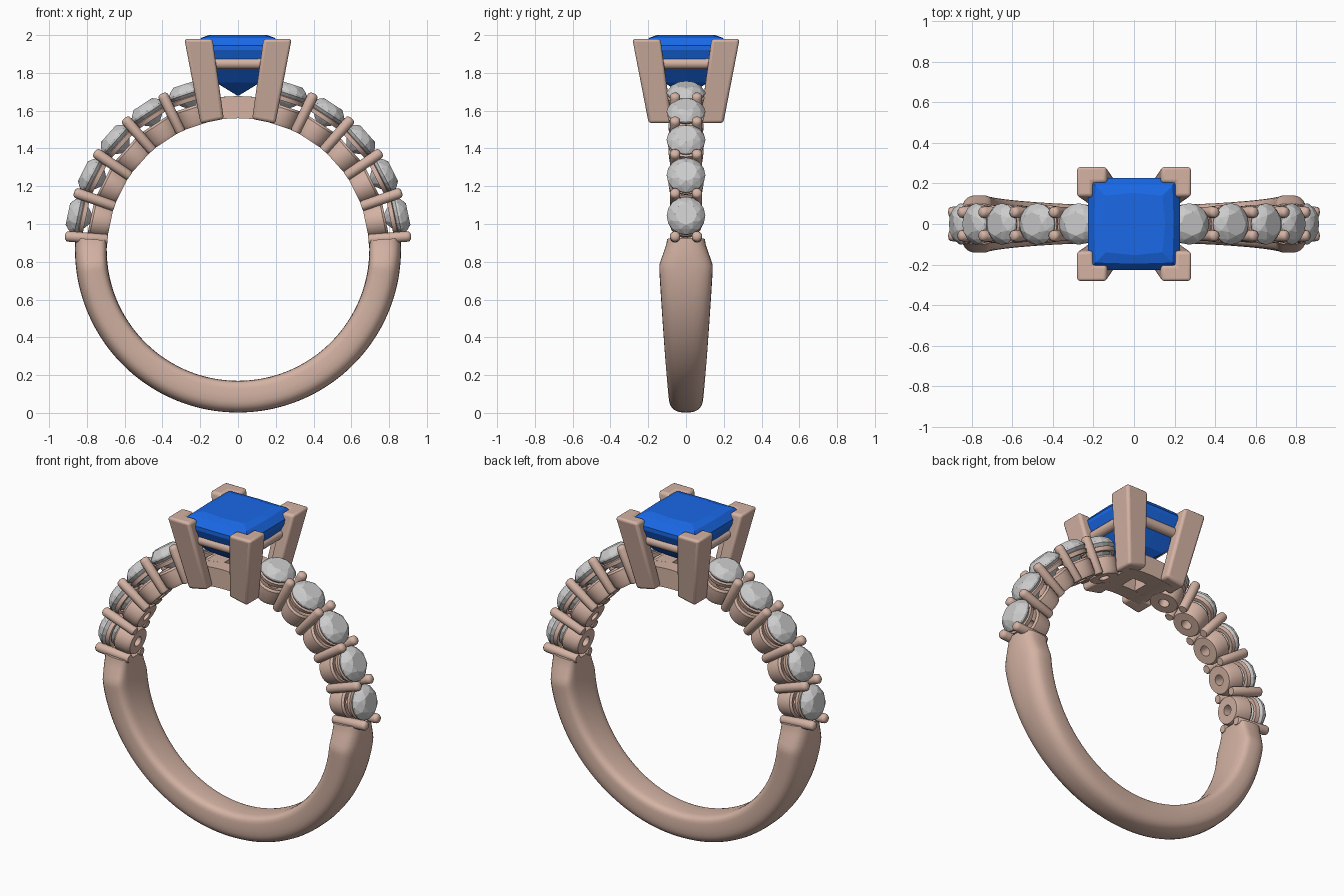
import bpy, bmesh
from math import sin, cos, pi, radians, sqrt
from mathutils import Matrix, Vector

if "Cube" in bpy.data.objects:
    bpy.data.objects.remove(bpy.data.objects["Cube"])

CZ, R_IN, R_OUT = 0.865, 0.695, 0.863


def material(name, color):
    m = bpy.data.materials.new(name)
    m.diffuse_color = color
    m.use_nodes = True
    m.node_tree.nodes["Principled BSDF"].inputs["Base Color"].default_value = m.diffuse_color
    return m


ROSE = material("rose_metal", (0.66, 0.45, 0.37, 1))
BLUE = material("blue_gem", (0.01, 0.14, 0.80, 1))


def make(name, verts, faces, mat=None, smooth=None):
    me = bpy.data.meshes.new(name)
    me.from_pydata([tuple(v) for v in verts], [], faces)
    bm = bmesh.new()
    bm.from_mesh(me)
    bmesh.ops.recalc_face_normals(bm, faces=bm.faces)
    bm.to_mesh(me)
    bm.free()
    ob = bpy.data.objects.new(name, me)
    bpy.context.collection.objects.link(ob)
    if mat:
        me.materials.append(mat)
    if smooth:
        bpy.ops.object.select_all(action='DESELECT')
        ob.select_set(True)
        bpy.context.view_layer.objects.active = ob
        bpy.ops.object.shade_smooth_by_angle(angle=radians(smooth))
    return ob


def loft(rings, caps=True, closed=False):
    """Join equal-length point loops into a tube."""
    n, m = len(rings[0]), len(rings)
    verts = [p for r in rings for p in r]
    faces = []
    for i in range(m if closed else m - 1):
        a, b = i * n, (i + 1) % m * n
        faces += [(a + j, a + (j + 1) % n, b + (j + 1) % n, b + j) for j in range(n)]
    if caps and not closed:
        faces += [tuple(range(n)), tuple(range((m - 1) * n, m * n))]
    return verts, faces


def lathe(profile, n, closed=False):
    return loft([[(r * cos(2 * pi * i / n), r * sin(2 * pi * i / n), h)
                  for i in range(n)] for r, h in profile], closed=closed)


def radial(deg):
    """Local z points outward from the finger centre at the given angle."""
    return Matrix.Translation((0, 0, CZ)) @ Matrix.Rotation(radians(90 - deg), 4, 'Y')


def polar(r, deg, y):
    return (r * cos(radians(deg)), y, CZ + r * sin(radians(deg)))


# Plain lower shank: rounded section, widest at the shoulders
def half_width(deg):
    z = sin(radians(deg))
    if z > -0.11:
        t = min(1, (z + 0.11) / 0.16)
        return 0.143 - 0.043 * t
    t = (z + 1) / 0.89
    return 0.09 + 0.053 * t ** 0.8


def section(deg):
    w, pts = half_width(deg), []
    mid, half = (R_IN + R_OUT) / 2, (R_OUT - R_IN) / 2
    for k in range(28):
        a = 2 * pi * k / 28
        c, s = cos(a), sin(a)
        e = 0.75 if s > 0 else 0.45
        y = w * abs(c) ** e * (1 if c > 0 else -1)
        r = mid + half * abs(s) ** e * (1 if s > 0 else -1)
        pts.append(polar(r, deg, y))
    return pts


angles = [4 - 188 * i / 94 for i in range(95)]
make("shank", *loft([section(a) for a in angles]), ROSE, 40)

# Shoulder settings: cup, collar, round stone
CUP = [(0.03, 0.69), (0.078, 0.69), (0.088, 0.71), (0.094, 0.785), (0.085, 0.797), (0.03, 0.77)]
COLLAR = [(0.072, 0.822), (0.092, 0.822), (0.098, 0.845), (0.085, 0.85)]


def round_stone(name, mat4):
    bm = bmesh.new()
    ring = lambda r, h, n, o=0: [bm.verts.new((r * cos(2 * pi * (i + o) / n),
                                 r * sin(2 * pi * (i + o) / n), h)) for i in range(n)]
    ring(0.058, 0.920, 8)
    ring(0.083, 0.904, 8, 0.5)
    ring(0.102, 0.877, 16)
    ring(0.102, 0.866, 16)
    ring(0.055, 0.815, 8, 0.5)
    bm.verts.new((0, 0, 0.775))
    bmesh.ops.convex_hull(bm, input=bm.verts[:])
    bmesh.ops.dissolve_limit(bm, angle_limit=radians(1), verts=bm.verts[:], edges=bm.edges[:])
    me = bpy.data.meshes.new(name)
    bm.to_mesh(me)
    bm.free()
    ob = bpy.data.objects.new(name, me)
    bpy.context.collection.objects.link(ob)
    ob.matrix_world = mat4


PRONG = [(0.022, 0.692), (0.027, 0.70), (0.028, 0.895), (0.026, 0.908), (0.018, 0.916), (0.006, 0.919)]
for side in ("right", "left"):
    turn = (lambda d: d) if side == "right" else (lambda d: 180 - d)
    for i in range(5):
        m = radial(turn(11.8 + 15 * i))
        make(f"{side}_cup_{i}", *lathe(CUP, 24, True), ROSE, 40).matrix_world = m
        make(f"{side}_collar_{i}", *lathe(COLLAR, 24, True), ROSE, 40).matrix_world = m
        round_stone(f"{side}_stone_{i}", m)
    # Paired bead prongs between the stones
    for i in range(5):
        for s in (-1, 1):
            ob = make(f"{side}_prong_{i}_{s}", *lathe(PRONG, 14), ROSE, 50)
            ob.matrix_world = radial(turn(4.4 + 14.9 * i)) @ Matrix.Translation((0, 0.058 * s, 0))

# Centre base: arched square frame with an open middle
for name, y0, y1, a0, a1 in (("base_front", -0.14, -0.05, 77, 103), ("base_back", 0.05, 0.14, 77, 103),
                             ("base_right", -0.06, 0.06, 77, 86), ("base_left", -0.06, 0.06, 94, 103)):
    rings = []
    for i in range(9):
        a = a0 + (a1 - a0) * i / 8
        rings.append([polar(r, a, y) for r, y in ((R_IN, y0), (R_IN, y1), (0.812, y1), (0.812, y0))])
    make(name, *loft(rings), ROSE, 30)


# Four flared corner claws, L-shaped in plan
def claw_loop(outer, inner, thick):
    k = outer - thick
    return [(outer, outer), (inner, outer), (inner, k), (k, k), (k, inner), (outer, inner)]


for sx in (-1, 1):
    for sy in (-1, 1):
        low = [(x * sx, y * sy, CZ + sqrt(R_IN ** 2 - x * x)) for x, y in claw_loop(0.198, 0.075, 0.07)]
        top = [(x * sx, y * sy, 1.98) for x, y in claw_loop(0.284, 0.135, 0.08)]
        ob = make(f"claw_{sx}_{sy}", *loft([low, top]), ROSE, 40)
        bev = ob.modifiers.new("round", 'BEVEL')
        bev.width, bev.segments = 0.016, 3

# Gallery rails under the centre gem
for i in range(4):
    prof = [(0.03 * cos(2 * pi * k / 14), 0.03 * sin(2 * pi * k / 14)) for k in range(14)]
    ob = make(f"gallery_rail_{i}", *loft([[(x, -0.19 + a, 1.85 + b) for a, b in prof]
                                          for x in (-0.19, 0.19)]), ROSE, 40)
    ob.rotation_euler.z = i * pi / 2

# Square-cut centre gem, stepped crown and pavilion
bands = [(0.14, 2.0), (0.19, 1.985), (0.225, 1.945), (0.225, 1.922), (0.185, 1.83), (0.115, 1.75), (0.004, 1.68)]
rings = []
for h, z in bands:
    b = h * (1.03 if z < 1.99 else 1.1)
    b = min(b, 0.228)
    rings.append([(h, h, z), (0, b, z), (-h, h, z), (-b, 0, z),
                  (-h, -h, z), (0, -b, z), (h, -h, z), (b, 0, z)])
make("centre_gem", *loft(rings), BLUE)
